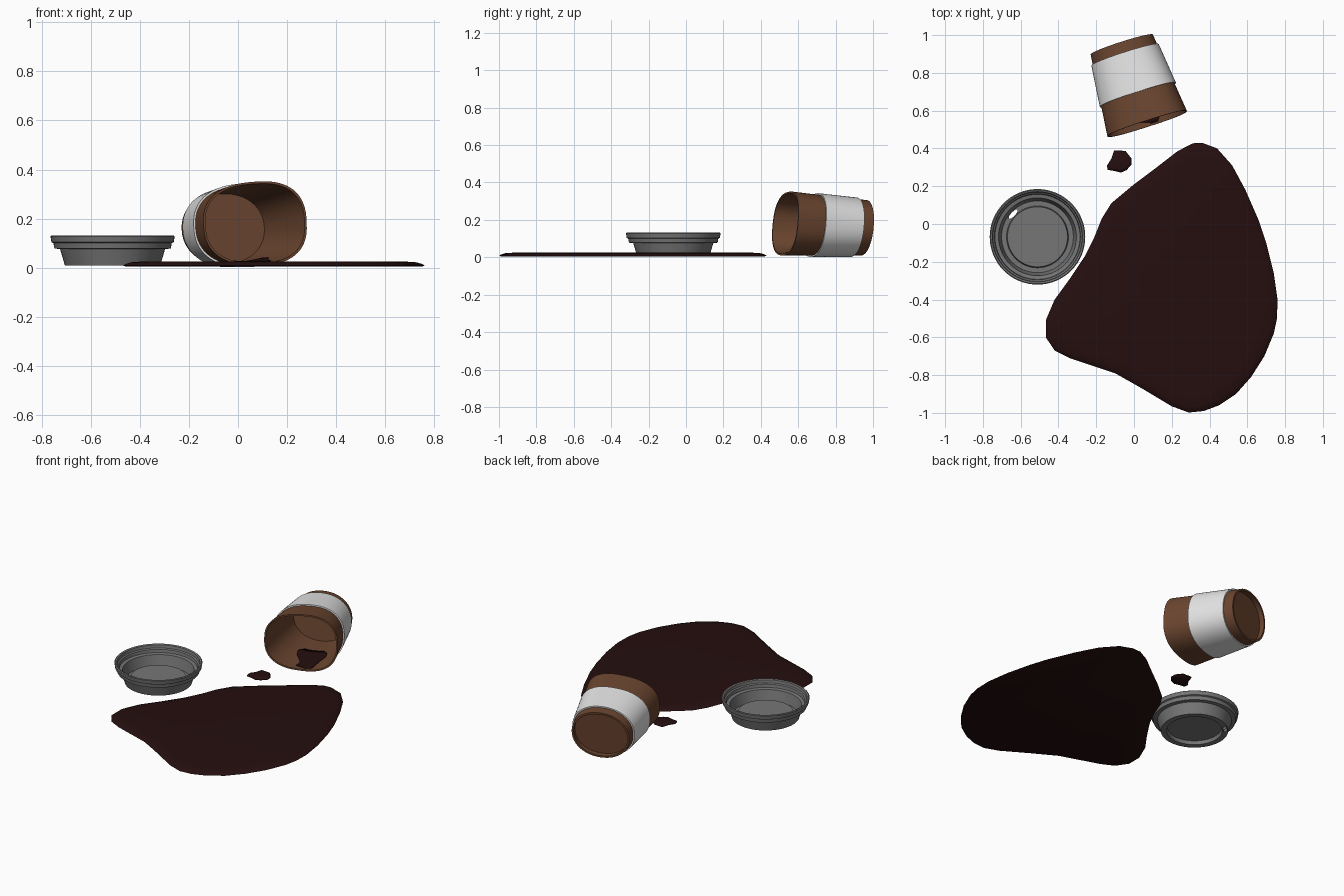
import bpy, bmesh, math
from mathutils import Vector

if "Cube" in bpy.data.objects:
    bpy.data.objects.remove(bpy.data.objects["Cube"])


def mat(name, rgb):
    m = bpy.data.materials.new(name)
    m.diffuse_color = (*rgb, 1)
    m.use_nodes = True
    m.node_tree.nodes["Principled BSDF"].inputs["Base Color"].default_value = m.diffuse_color
    return m


BROWN = mat("brown card", (0.147, 0.060, 0.029))
WHITE = mat("white sleeve", (0.78, 0.78, 0.78))
GREY = mat("grey plastic", (0.18, 0.18, 0.18))
COFFEE = mat("dark coffee", (0.0185, 0.0045, 0.0045))


def loft(name, rings, material, caps=True, loop=False, closed=True, angle=35):
    """Skin a list of equal-length point rings, then cap or loop the ends."""
    bm = bmesh.new()
    vs = [[bm.verts.new(p) for p in r] for r in rings]
    n = len(vs[0])
    pairs = list(zip(vs, vs[1:])) + ([(vs[-1], vs[0])] if loop else [])
    for a, b in pairs:
        for i in range(n if closed else n - 1):
            j = (i + 1) % n
            bm.faces.new((a[i], a[j], b[j], b[i]))
    if caps:
        bm.faces.new(vs[0][::-1])
        bm.faces.new(vs[-1])
    bmesh.ops.recalc_face_normals(bm, faces=bm.faces[:])
    me = bpy.data.meshes.new(name)
    bm.to_mesh(me)
    bm.free()
    ob = bpy.data.objects.new(name, me)
    bpy.context.collection.objects.link(ob)
    me.materials.append(material)
    bpy.ops.object.select_all(action='DESELECT')
    ob.select_set(True)
    bpy.context.view_layer.objects.active = ob
    bpy.ops.object.shade_smooth_by_angle(angle=math.radians(angle))
    return ob


# Spilled coffee: flat outline with a rounded upper edge
def puddle(name, pts, centre, height, edge):
    c = Vector(centre)

    def ring(inset, z):
        out = []
        for p in pts:
            d = Vector(p) - c
            q = c + d * (1 - inset / d.length)
            out.append((q.x, q.y, z))
        return out

    prof = [(edge * 0.15, 0.004), (0, 0.008), (edge * 0.1, 0.004 + (height - 0.004) * 0.5),
            (edge * 0.4, 0.004 + (height - 0.004) * 0.85), (edge, height)]
    return loft(name, [ring(i, z) for i, z in prof], COFFEE, angle=60)


puddle("coffee_puddle", [
    (0.36, 0.43), (0.44, 0.40), (0.52, 0.31), (0.59, 0.18), (0.66, 0.02), (0.70, -0.10),
    (0.74, -0.26), (0.76, -0.40), (0.757, -0.50), (0.74, -0.58), (0.69, -0.70), (0.62, -0.81),
    (0.54, -0.90), (0.45, -0.96), (0.37, -0.99), (0.29, -0.998), (0.20, -0.965), (0.05, -0.875),
    (-0.10, -0.79), (-0.22, -0.75), (-0.34, -0.71), (-0.42, -0.67), (-0.467, -0.60),
    (-0.467, -0.51), (-0.42, -0.40), (-0.34, -0.29), (-0.26, -0.17), (-0.21, -0.07),
    (-0.17, 0.03), (-0.12, 0.11), (0.0, 0.21), (0.12, 0.30), (0.23, 0.385), (0.31, 0.427)],
    (0.22, -0.35), 0.025, 0.08)
puddle("coffee_drop", [
    (-0.105, 0.39), (-0.045, 0.387), (-0.012, 0.345), (-0.012, 0.315), (-0.04, 0.285),
    (-0.07, 0.272), (-0.10, 0.28), (-0.14, 0.287), (-0.143, 0.31), (-0.12, 0.345)],
    (-0.075, 0.325), 0.02, 0.02)

# Upturned lid: thin revolved shell with raised centre and stepped rim
LID = (-0.511, -0.068)


def circle(r, z, n=64):
    return [(LID[0] + r * math.cos(math.tau * i / n),
             LID[1] + r * math.sin(math.tau * i / n), z) for i in range(n)]


lid_profile = [(0.155, 0.030), (0.160, 0.008), (0.194, 0.008), (0.214, 0.076), (0.237, 0.078),
               (0.241, 0.100), (0.249, 0.104), (0.253, 0.128), (0.248, 0.132), (0.239, 0.128),
               (0.236, 0.110), (0.228, 0.105), (0.225, 0.086), (0.206, 0.082), (0.190, 0.016),
               (0.164, 0.016), (0.159, 0.038)]
lid = loft("lid", [circle(r, z) for r, z in lid_profile], GREY)

# Sip hole cut through the outer ring of the lid
hd = math.radians(137)
hx, hy = math.cos(hd), math.sin(hd)


def oval(z):
    out = []
    for i in range(24):
        a = math.tau * i / 24
        r, s = 0.176 + 0.011 * math.cos(a), 0.032 * math.sin(a)
        out.append((LID[0] + hx * r - hy * s, LID[1] + hy * r + hx * s, z))
    return out


cutter = loft("sip_hole_cutter", [oval(-0.02), oval(0.06)], GREY)
cut = lid.modifiers.new("sip_hole", 'BOOLEAN')
cut.object, cut.operation, cut.solver = cutter, 'DIFFERENCE', 'EXACT'
bpy.context.view_layer.objects.active = lid
bpy.ops.object.modifier_apply(modifier=cut.name)
bpy.data.objects.remove(cutter)

# Squashed cup lying on its side: t runs from base to mouth
LENGTH = 0.44
BASE = Vector((-0.065, 0.95))
AXIS = Vector((0.306, -0.952))
SIDE = Vector((0.952, 0.306))


def power(x, e):
    return math.copysign(abs(x) ** e, x)


def cup_point(t, th, off):
    f = t / LENGTH
    hw, hh = 0.173 + 0.048 * f, 0.148 + 0.022 * f
    e = 2 / (2.1 + 0.4 * f)
    u = (hw + off) * power(math.cos(th), e)
    v = (hh + off) * power(math.sin(th), e)
    z = 0.010 + hh + v
    if v > 0:  # upper side leans up to the right
        z += 0.07 * u * f * v / hh
    q = BASE + AXIS * (t - 0.1 * v) + SIDE * u
    return (q.x, q.y, z)


def cup_ring(t, off, n=72):
    return [cup_point(t, math.tau * i / n, off) for i in range(n)]


loft("cup", [cup_ring(t, o) for t, o in [
    (0.03, -0.014), (0.0, -0.012), (0.0, 0.0), (0.15, 0.0), (0.30, 0.0), (LENGTH, 0.0),
    (LENGTH, -0.009), (0.30, -0.009), (0.15, -0.009), (0.04, -0.009)]], BROWN)

# Sleeve around the cup
loft("sleeve", [cup_ring(t, o) for t, o in [
    (0.058, -0.003), (0.058, 0.008), (0.17, 0.008), (0.28, 0.008), (0.28, -0.003),
    (0.17, -0.003)]], WHITE, caps=False, loop=True)

# Coffee left inside the cup, following its inner wall
rows = [(0.43, -86, -78), (0.41, -96, -74), (0.37, -94, -72), (0.33, -98, -68),
        (0.28, -108, -60), (0.23, -112, -62), (0.19, -104, -72)]
patch = [[cup_point(t, math.radians(a + (b - a) * i / 12), -0.014) for i in range(13)]
         for t, a, b in rows]
stain = loft("coffee_in_cup", patch, COFFEE, caps=False, closed=False, angle=60)
sol = stain.modifiers.new("thickness", 'SOLIDIFY')
sol.thickness, sol.offset = 0.004, 0
